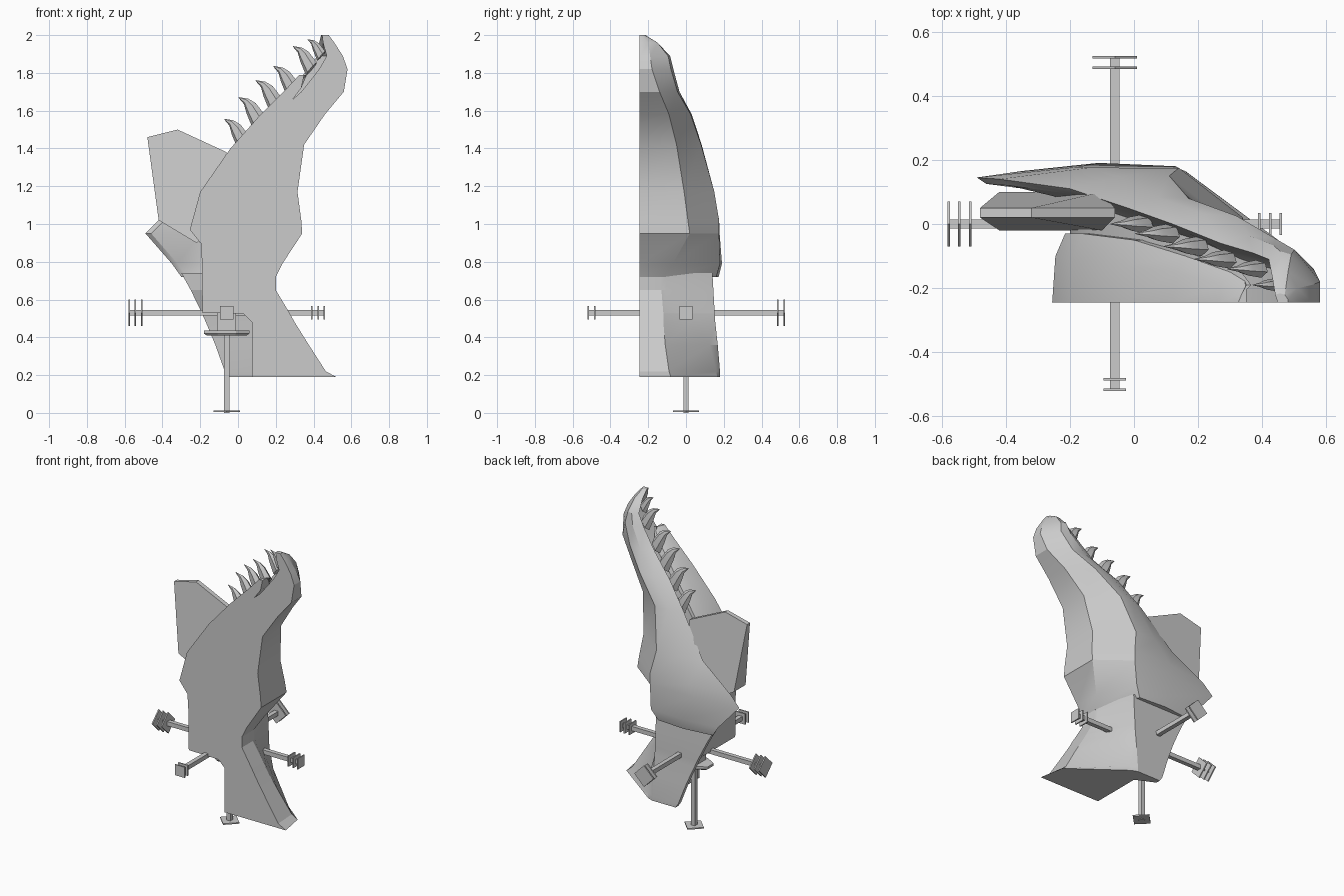
import bpy, bmesh, math
from mathutils import Vector

grey = bpy.data.materials.new("light_grey")
grey.diffuse_color = (0.6, 0.6, 0.6, 1)
CUT = -0.245          # flat plane that splits the jaw in half


def finish(name, bm, smooth=0):
    bmesh.ops.recalc_face_normals(bm, faces=bm.faces)
    me = bpy.data.meshes.new(name)
    bm.to_mesh(me)
    bm.free()
    me.materials.append(grey)
    if smooth:
        for p in me.polygons:
            p.use_smooth = True
        me.set_sharp_from_angle(angle=math.radians(smooth))
    ob = bpy.data.objects.new(name, me)
    bpy.context.collection.objects.link(ob)
    return ob


def loft(name, rings, smooth=0):
    """Skin closed rings of equal point count and cap both ends."""
    bm = bmesh.new()
    vs = [[bm.verts.new(p) for p in r] for r in rings]
    n = len(rings[0])
    for a, b in zip(vs, vs[1:]):
        for i in range(n):
            j = (i + 1) % n
            bm.faces.new((a[i], a[j], b[j], b[i]))
    bm.faces.new(vs[0][::-1])
    bm.faces.new(vs[-1])
    return finish(name, bm, smooth)


def box(name, lo, hi):
    loft(name, [[(lo[0], lo[1], z), (hi[0], lo[1], z), (hi[0], hi[1], z), (lo[0], hi[1], z)]
                for z in (lo[2], hi[2])])


# Half jaw: z, back x, back ridge y, side x, side y, lip x, lip y, mouth floor x
jaw = [
    (0.72, 0.20, -0.12, 0.09, 0.160, -0.30, 0.15, -0.19),
    (0.79, 0.235, -0.07, 0.13, 0.180, -0.35, 0.165, -0.19),
    (0.95, 0.34, 0.02, 0.14, 0.175, -0.49, 0.145, -0.20),
    (1.02, 0.335, 0.01, 0.14, 0.175, -0.42, 0.14, -0.19),
    (1.17, 0.315, -0.01, 0.11, 0.150, -0.20, 0.11, -0.14),
    (1.42, 0.35, -0.05, 0.17, 0.080, -0.02, 0.05, 0.04),
    (1.58, 0.46, -0.09, 0.32, 0.025, 0.12, 0.00, 0.20),
    (1.70, 0.56, -0.14, 0.44, -0.045, 0.27, -0.06, 0.335),
    (1.82, 0.58, -0.18, 0.50, -0.080, 0.37, -0.09, 0.43),
    (1.89, 0.555, -0.19, 0.49, -0.095, 0.42, -0.11, 0.47),
    (1.96, 0.51, -0.20, 0.48, -0.150, 0.43, -0.16, 0.45),
    (2.00, 0.48, -0.235, 0.47, -0.220, 0.44, -0.22, 0.445),
]
rings = []
for z, xb, yb, xs, ys, xl, yl, xf in jaw:
    bulge = 0.018 if z < 1.9 else 0.004
    rings.append([(xb, CUT, z), (xb, yb, z), (xs, ys, z),
                  ((xs + xl) / 2, (ys + yl) / 2 + bulge, z), (xl, yl, z),
                  (min(xl + 0.03, xf), max(yl - 0.02, CUT + 0.01), z),
                  (xf, max(yl - 0.05, CUT + 0.005), z), (xf, CUT, z)])
loft("half_jaw", rings, 28)

# Neck, notched on the left so the centre hub has room
# z, back x, corner x, corner y, ridge x, ridge y, side y, left x, notch x
neck = []
for z, xb, xc, yc, xr, yr, ys, xl, xn in [
        (0.19, 0.52, 0.49, -0.08, 0.16, 0.165, 0.18, -0.05, 0.075),
        (0.22, 0.465, 0.455, -0.09, 0.165, 0.16, 0.18, -0.07, 0.075),
        (0.36, 0.375, 0.37, -0.11, 0.17, 0.125, 0.168, -0.12, 0.075),
        (0.48, 0.30, 0.295, -0.12, 0.19, 0.02, 0.155, -0.17, 0.075),
        (0.525, 0.275, 0.27, -0.12, 0.195, -0.01, 0.152, -0.19, 0.03),
        (0.53, 0.272, 0.267, -0.12, 0.195, -0.014, 0.152, -0.192, -0.187),
        (0.65, 0.20, 0.2, -0.13, 0.195, -0.105, 0.145, -0.25, -0.19),
        (0.74, 0.20, 0.2, -0.13, 0.195, -0.105, 0.14, -0.30, -0.19)]:
    neck.append([(xb, CUT, z), (xc, yc, z), (xr, yr, z), (0.12, ys, z), (xl, ys, z),
                 (xl, ys - 0.03, z), (xn, 0.09, z), (xn, CUT, z)])
loft("neck", neck, 20)

# Tongue: z, top x, centre y, edge y, root x
tongue = []
for z, x, yc, ye, xr in [
        (0.90, -0.19, -0.10, -0.03, -0.15), (0.97, -0.245, -0.10, -0.03, -0.13),
        (1.17, -0.19, -0.11, -0.03, -0.08), (1.40, -0.03, -0.13, -0.05, 0.08),
        (1.58, 0.13, -0.15, -0.10, 0.23), (1.72, 0.27, -0.19, -0.15, 0.335),
        (1.79, 0.335, -0.22, -0.19, 0.35)]:
    tongue.append([(x - 0.01, CUT, z), (x, yc, z), (x + 0.03, ye, z), (xr, ye, z), (xr, CUT, z)])
loft("tongue", tongue, 25)

# Upright plate behind the mouth, thicker towards its foot
outline = [(-0.48, 1.46), (-0.32, 1.50), (-0.06, 1.38), (-0.10, 1.22), (-0.15, 0.95), (-0.22, 0.90), (-0.42, 1.02)]
loft("cheek_plate", [[(x, -0.02 + 0.04 * (z > 1.3), z) for x, z in outline],
                     [(x, 0.05 + 0.05 * (z < 1.3), z) for x, z in outline]])

# Curved teeth along the lip: base x, y, z, size
for i, (x, y, z, s) in enumerate([
        (0.00, 0.00, 1.46, 1.0), (0.08, -0.03, 1.57, 1.05), (0.17, -0.07, 1.66, 1.05),
        (0.26, -0.11, 1.74, 1.0), (0.36, -0.14, 1.85, 0.95), (0.42, -0.19, 1.91, 0.7)]):
    base = Vector((x, y, z))
    along = Vector((0.62, -0.2, 0.75)).normalized()
    side = Vector((0.25, 0.95, 0)).normalized()
    tooth = []
    for dx, dz, r in [(0.03, -0.03, 0.048), (-0.01, 0.04, 0.036), (-0.035, 0.075, 0.018), (-0.072, 0.095, 0.002)]:
        c = base + Vector((dx, 0, dz)) * s
        tooth.append([c + (along * math.cos(a) + side * 0.6 * math.sin(a)) * r * s
                      for a in [k * math.tau / 6 for k in range(6)]])
    loft(f"tooth_{i + 1}", tooth, 40)

# Centre hub and octagonal flange
HX, HZ = -0.06, 0.53
box("hub_block", (HX - 0.05, -0.05, 0.42), (HX + 0.05, 0.05, 0.56))
loft("hub_flange", [[(HX + r * math.cos(a), 0.6 * r * math.sin(a), z)
                     for a in [(k + 0.5) * math.tau / 8 for k in range(8)]]
                    for z, r in [(0.41, 0.115), (0.42, 0.13), (0.435, 0.13)]])


# Marker arms: a rod with square or diamond end plates
def arm(name, axis, end, plates, reach, diamond):
    c = Vector((HX, 0, HZ))
    u, v = [Vector([float(k == i) for k in range(3)]) for i in range(3) if i != axis]

    def piece(label, a, b, radius, turn):
        out = []
        for p in (a, b):
            m = c.copy()
            m[axis] = p
            out.append([m + radius * (u * math.cos(t) + v * math.sin(t))
                        for t in [turn + k * math.pi / 2 for k in range(4)]])
        loft(f"{name}_{label}", out)
    piece("rod", c[axis], end, 0.02, math.pi / 4)
    for k, p in enumerate(plates):
        piece(f"plate_{k + 1}", p - 0.004, p + 0.004,
              reach if diamond else reach * math.sqrt(2), 0 if diamond else math.pi / 4)


arm("left_arm", 0, -0.58, (-0.577, -0.545, -0.51), 0.07, True)
arm("right_arm", 0, 0.46, (0.457, 0.425, 0.39), 0.035, False)
arm("back_arm", 1, 0.52, (0.52, 0.487), 0.07, True)
arm("front_arm", 1, -0.52, (-0.517, -0.484), 0.035, False)
arm("lower_arm", 2, 0.0, (0.008,), 0.07, True)
